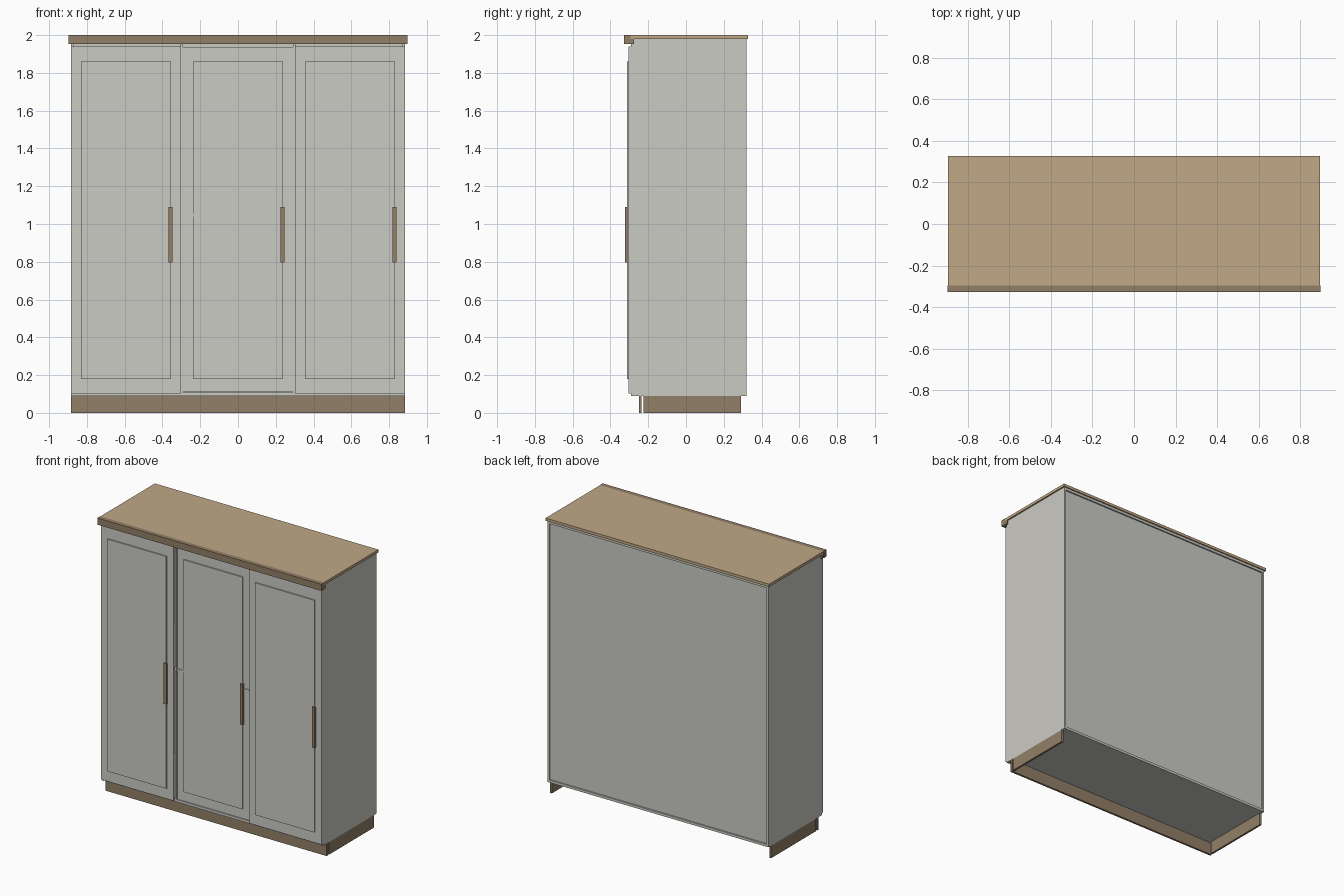
import bpy
import bmesh

cube = bpy.data.objects.get("Cube")
if cube:
    bpy.data.objects.remove(cube, do_unlink=True)


def material(name, rgb):
    mat = bpy.data.materials.new(name)
    mat.use_nodes = True
    color = (*rgb, 1)
    mat.diffuse_color = color
    mat.node_tree.nodes["Principled BSDF"].inputs["Base Color"].default_value = color
    return mat


GREY = material("warm_grey_paint", (0.60, 0.595, 0.555))
BROWN = material("brown_wood", (0.29, 0.212, 0.138))
TAN = material("tan_wood", (0.53, 0.395, 0.242))


def box(name, xs, ys, zs, mat):
    """Box between pairs of limits on each axis."""
    bm = bmesh.new()
    bmesh.ops.create_cube(bm, size=1)
    for v in bm.verts:
        v.co = [lim[0] if c < 0 else lim[1] for c, lim in zip(v.co, (xs, ys, zs))]
    mesh = bpy.data.meshes.new(name)
    bm.to_mesh(mesh)
    bm.free()
    mesh.materials.append(mat)
    obj = bpy.data.objects.new(name, mesh)
    bpy.context.collection.objects.link(obj)
    return obj


def pair(name, xs, ys, zs, mat):
    """Matching left and right boxes."""
    box("left_" + name, xs, ys, zs, mat)
    box("right_" + name, (-xs[1], -xs[0]), ys, zs, mat)


# Carcass
INNER = (-0.87, 0.87)
pair("side_panel", (0.87, 0.885), (-0.29, 0.32), (0.09, 1.98), GREY)
box("bottom_panel", INNER, (-0.285, 0.32), (0.09, 0.108), GREY)
box("top_rail_panel", INNER, (-0.275, 0.32), (1.962, 1.98), GREY)
box("back_panel", INNER, (0.30, 0.31), (0.108, 1.962), GREY)
pair("divider", (0.291, 0.306), (-0.285, 0.30), (0.108, 1.962), GREY)
box("middle_shelf", INNER, (-0.284, 0.30), (1.04, 1.055), GREY)

# Top board and front cornice
box("top_board", (-0.895, 0.895), (-0.295, 0.328), (1.98, 2.0), TAN)
box("cornice_front", (-0.897, 0.897), (-0.328, -0.295), (1.952, 2.0), BROWN)
box("cornice_back", (-0.895, 0.895), (-0.295, -0.275), (1.952, 1.98), BROWN)

# Plinth, open at the back
box("plinth_front", (-0.885, 0.885), (-0.25, -0.235), (0, 0.09), BROWN)
pair("plinth_side", (0.87, 0.885), (-0.225, 0.29), (0, 0.09), BROWN)


# Doors, each with a raised panel and a bar handle; the middle one is set back
def door(side, center, half_width, bottom, top, front):
    box(side + "_door", (center - half_width, center + half_width),
        (front, front + 0.013), (bottom, top), GREY)
    box(side + "_door_panel", (center - 0.237, center + 0.237),
        (front - 0.009, front), (0.18, 1.86), GREY)
    grip = center + 0.235
    box(side + "_handle", (grip - 0.011, grip + 0.011),
        (front - 0.019, front - 0.005), (0.795, 1.09), BROWN)


door("right", -0.593, 0.29, 0.102, 1.94, -0.304)
door("middle", 0, 0.29, 0.11, 1.938, -0.28)
door("left", 0.593, 0.29, 0.102, 1.94, -0.304)
